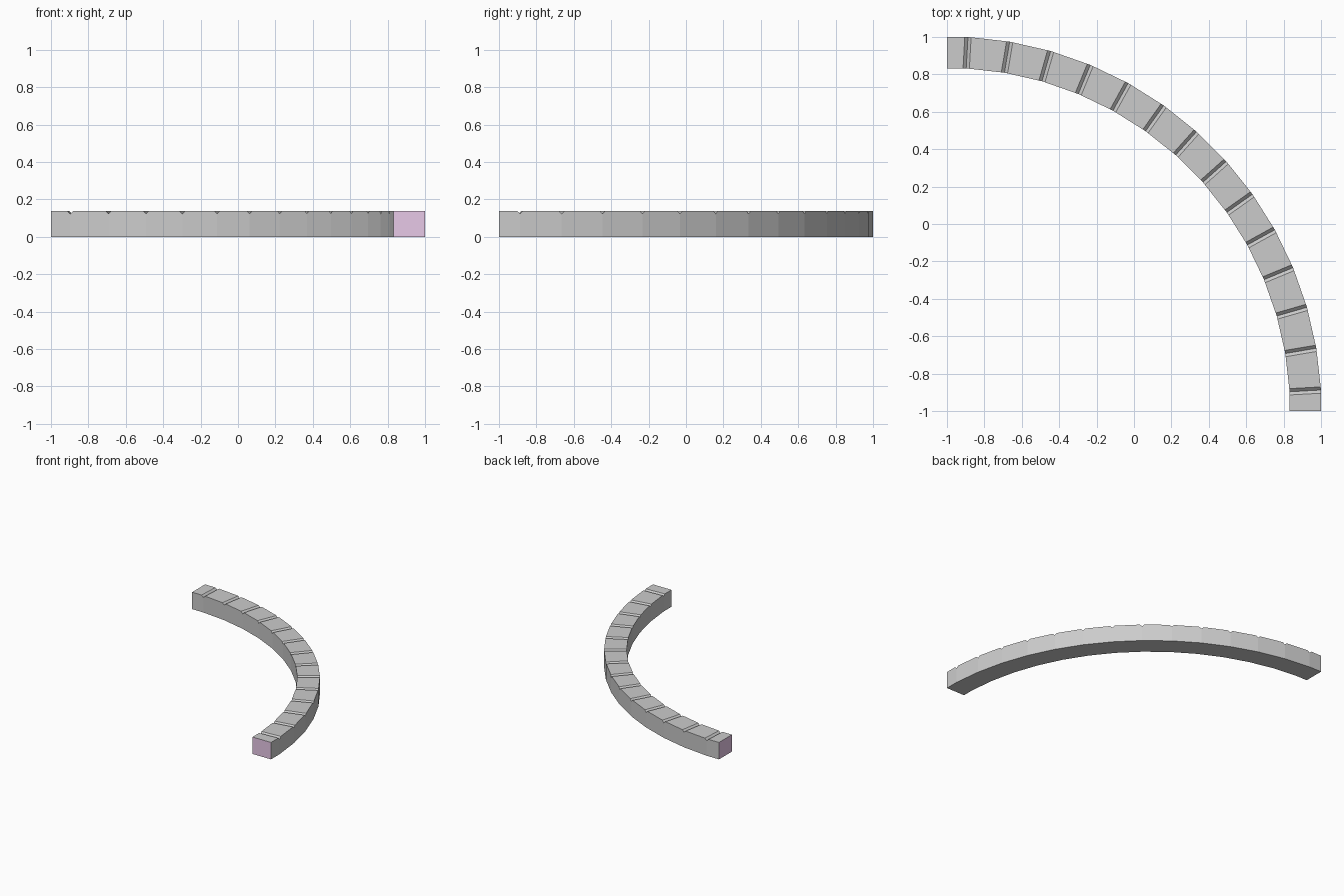
import bpy, bmesh
from math import radians, cos, sin, tan

if "Cube" in bpy.data.objects:
    bpy.data.objects.remove(bpy.data.objects["Cube"])

R_OUT, R_IN, H = 2.0, 1.832, 0.139     # flats of the outer/inner walls, height
N = 14                                 # number of joints along the quarter turn
STEP = radians(90 / N)
W, D = 0.017, 0.016                    # joint half-width and depth


def section(bm, i, joint_side, inset, drop):
    """Cross-section on straight block i, measured from its joint (0 = block middle)."""
    a = i * STEP
    pts = []
    for r, z in ((R_IN, 0), (R_OUT, 0), (R_OUT, H - drop), (R_IN, H - drop)):
        s = joint_side * (r * tan(STEP / 2) - inset)
        pts.append(bm.verts.new((r * cos(a) - s * sin(a) - 1,
                                 r * sin(a) + s * cos(a) - 1, z)))
    return pts


bm = bmesh.new()

# straight blocks separated by V joints, half blocks at both ends
rings = [section(bm, 0, 0, 0, 0)]
for i in range(N):
    rings.append(section(bm, i, 1, W, 0))
    rings.append(section(bm, i, 1, 0, D))
    rings.append(section(bm, i + 1, -1, W, 0))
rings.append(section(bm, N, 0, 0, 0))

for a, b in zip(rings, rings[1:]):
    for k in range(4):
        n = (k + 1) % 4
        bm.faces.new((a[k], a[n], b[n], b[k]))

# tinted end caps
for ring in (rings[0], rings[-1]):
    bm.faces.new(ring).material_index = 1
bmesh.ops.recalc_face_normals(bm, faces=bm.faces)

mesh = bpy.data.meshes.new("curved_curb")
bm.to_mesh(mesh)
bm.free()

stone = bpy.data.materials.new("stone")
stone.diffuse_color = (0.8, 0.8, 0.8, 1)
stone.use_nodes = True
stone.node_tree.nodes["Principled BSDF"].inputs["Base Color"].default_value = stone.diffuse_color
cap = bpy.data.materials.new("end_cap")
cap.diffuse_color = (0.8, 0.58, 0.8, 1)
cap.use_nodes = True
cap.node_tree.nodes["Principled BSDF"].inputs["Base Color"].default_value = cap.diffuse_color
mesh.materials.append(stone)
mesh.materials.append(cap)

bpy.context.collection.objects.link(bpy.data.objects.new("curved_curb", mesh))
